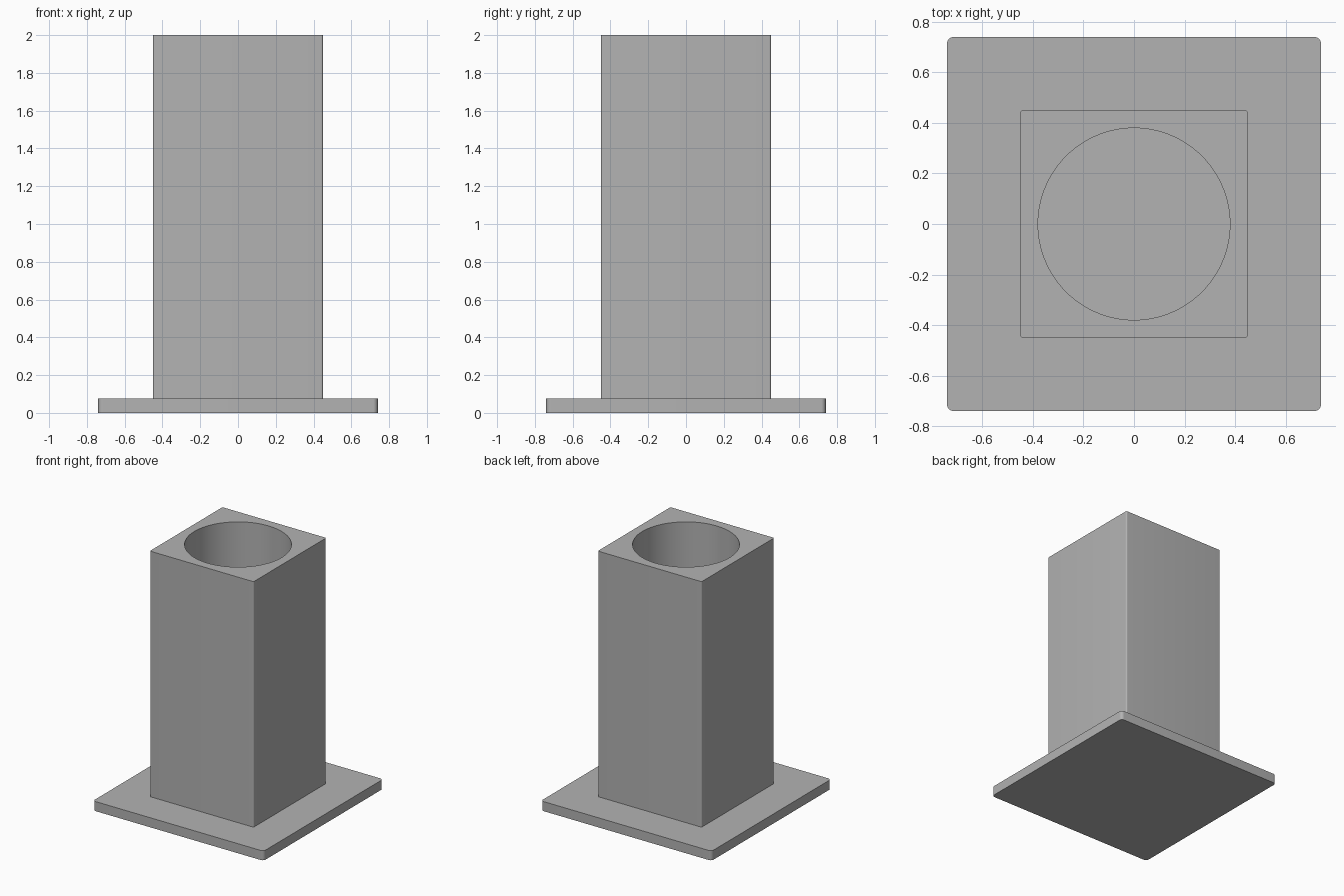
import bpy, bmesh, math

if "Cube" in bpy.data.objects:
    bpy.data.objects.remove(bpy.data.objects["Cube"])

SEG = 16  # points per quarter turn

grey = bpy.data.materials.new("plain grey")
grey.diffuse_color = (0.45, 0.45, 0.45, 1)
grey.use_nodes = True
grey.node_tree.nodes["Principled BSDF"].inputs["Base Color"].default_value = grey.diffuse_color


def outline(half, radius, z):
    """Square with rounded corners; a circle when half equals radius."""
    pts = []
    for k in range(4):
        mid = math.radians(45 + 90 * k)
        c = (half - radius) * math.sqrt(2)
        for i in range(SEG):
            a = math.radians(90 * (k + (i + 0.5) / SEG))
            pts.append((c * math.cos(mid) + radius * math.cos(a),
                        c * math.sin(mid) + radius * math.sin(a), z))
    return pts


def loft(name, loops, cap):
    """Skin successive outlines and close the one at index cap."""
    bm = bmesh.new()
    rings = [[bm.verts.new(p) for p in loop] for loop in loops]
    n = 4 * SEG
    for a, b in zip(rings, rings[1:]):
        for i in range(n):
            j = (i + 1) % n
            bm.faces.new((a[i], a[j], b[j], b[i]))
    bm.faces.new(rings[0][::-1] if cap == 0 else rings[cap])
    mesh = bpy.data.meshes.new(name)
    bm.to_mesh(mesh)
    bm.free()
    mesh.materials.append(grey)
    obj = bpy.data.objects.new(name, mesh)
    bpy.context.collection.objects.link(obj)
    bpy.ops.object.select_all(action='DESELECT')
    obj.select_set(True)
    bpy.context.view_layer.objects.active = obj
    bpy.ops.object.shade_smooth_by_angle(angle=math.radians(30))


BASE_TOP = 0.075

# Flat square foot, left open where the column stands on it
loft("base_plate", [outline(0.74, 0.025, 0),
                    outline(0.74, 0.025, BASE_TOP),
                    outline(0.45, 0.01, BASE_TOP)], 0)

# Square column with a round bore down to the foot
loft("bored_column", [outline(0.45, 0.01, BASE_TOP),
                      outline(0.45, 0.01, 2),
                      outline(0.38, 0.38, 2),
                      outline(0.38, 0.38, BASE_TOP)], -1)
